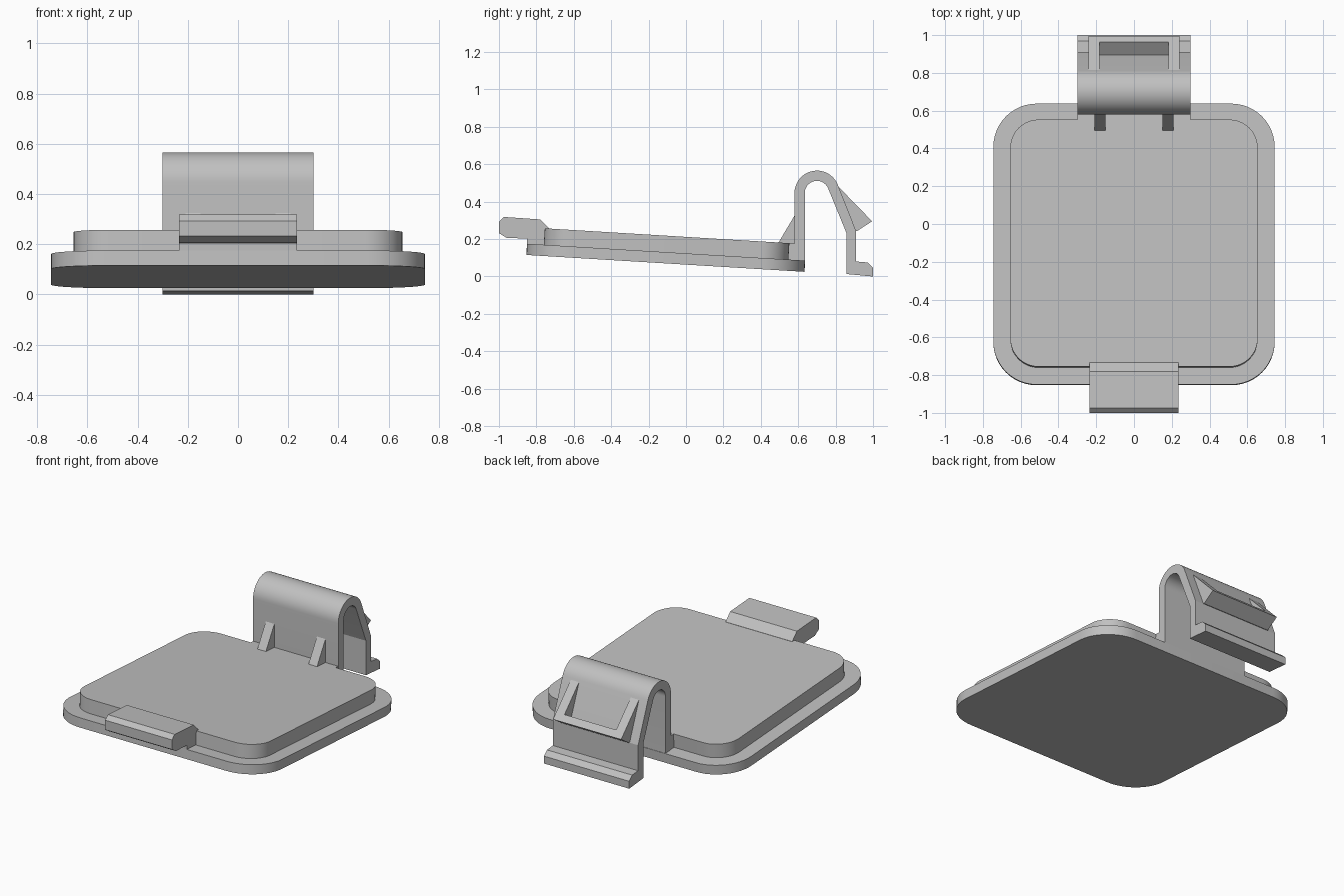
import bpy, bmesh, math
from mathutils import Matrix

cube = bpy.data.objects.get("Cube")
if cube:
    bpy.data.objects.remove(cube, do_unlink=True)

grey = bpy.data.materials.new("plain grey")
grey.use_nodes = True
grey.diffuse_color = (0.53, 0.53, 0.53, 1)
grey.node_tree.nodes["Principled BSDF"].inputs["Base Color"].default_value = grey.diffuse_color


def extrude(name, points, depth, matrix=None, smooth=False):
    """Solid made by pushing a closed outline of 3D points along a vector."""
    bm = bmesh.new()
    face = bm.faces.new([bm.verts.new(p) for p in points])
    moved = bmesh.ops.extrude_face_region(bm, geom=[face])["geom"]
    bmesh.ops.translate(bm, vec=depth, verts=[v for v in moved if isinstance(v, bmesh.types.BMVert)])
    bmesh.ops.recalc_face_normals(bm, faces=bm.faces)
    if matrix:
        bm.transform(matrix)
    mesh = bpy.data.meshes.new(name)
    bm.to_mesh(mesh)
    bm.free()
    mesh.materials.append(grey)
    obj = bpy.data.objects.new(name, mesh)
    bpy.context.collection.objects.link(obj)
    if smooth:
        bpy.ops.object.select_all(action='DESELECT')
        obj.select_set(True)
        bpy.context.view_layer.objects.active = obj
        bpy.ops.object.shade_smooth_by_angle(angle=math.radians(20))
    return obj


def side_profile(name, yz, x0, x1, smooth=False):
    return extrude(name, [(x0, y, z) for y, z in yz], (x1 - x0, 0, 0), smooth=smooth)


def arc(cx, cy, r, start, end, steps):
    angles = [math.radians(start + (end - start) * i / steps) for i in range(steps + 1)]
    return [(cx + r * math.cos(a), cy + r * math.sin(a)) for a in angles]


def rounded_square(half, r, z):
    c = half - r
    outline = []
    for i, (sx, sy) in enumerate([(1, 1), (-1, 1), (-1, -1), (1, -1)]):
        outline += arc(sx * c, sy * c, r, 90 * i, 90 * i + 90, 12)
    return [(x, y, z) for x, y in outline]


# Tilted lid: wide flange with a smaller raised panel
tilt = Matrix.Translation((0, -0.11, 0.07)) @ Matrix.Rotation(math.radians(-3.47), 4, 'X')
extrude("lid_flange", rounded_square(0.745, 0.23, 0), (0, 0, 0.06), tilt, True)
extrude("lid_panel", rounded_square(0.655, 0.15, 0.03), (0, 0, 0.118), tilt, True)

# Front finger tab with its support
side_profile("front_tab", [
    (-1, 0.293), (-0.973, 0.318), (-0.78, 0.305), (-0.733, 0.257), (-0.733, 0.165),
    (-0.85, 0.165), (-0.85, 0.202), (-0.96, 0.207), (-1, 0.232)], -0.235, 0.235)

# Bent spring clip with a hooked foot
clip = [(0.58, 0.06)] + arc(0.70, 0.446, 0.12, 180, 21, 20)
clip += [(0.91, 0.242), (0.91, 0.08), (0.97, 0.075), (1, 0.047), (1, 0), (0.858, 0.013), (0.858, 0.232)]
clip += arc(0.70, 0.446, 0.065, 21, 180, 20) + [(0.635, 0.06)]
side_profile("spring_clip", clip, -0.3, 0.3, True)

# Block joining the panel to the clip wall
side_profile("clip_base", [(0.52, 0.06), (0.52, 0.179), (0.59, 0.175), (0.59, 0.06)], -0.299, 0.299)

# Gussets in front of the clip wall
for side, x in (("right", -0.21), ("left", 0.15)):
    side_profile(side + "_gusset", [(0.495, 0.15), (0.495, 0.182), (0.58, 0.325), (0.59, 0.325), (0.59, 0.15)], x, x + 0.06)

# Release wedge on the back of the clip, hollowed to leave two ribs and a bar
wedge = side_profile("release_wedge", [
    (0.815, 0.48), (0.995, 0.295), (0.915, 0.243), (0.89, 0.25), (0.80, 0.47)], -0.24, 0.24)
cutter = side_profile("wedge_pocket_cutter", [
    (1, 0.355), (0.86, 0.257), (0.75, 0.45), (0.85, 0.55)], -0.182, 0.182)
cutter.hide_render = True
cutter.hide_viewport = True
pocket = wedge.modifiers.new("pocket", 'BOOLEAN')
pocket.operation = 'DIFFERENCE'
pocket.object = cutter
